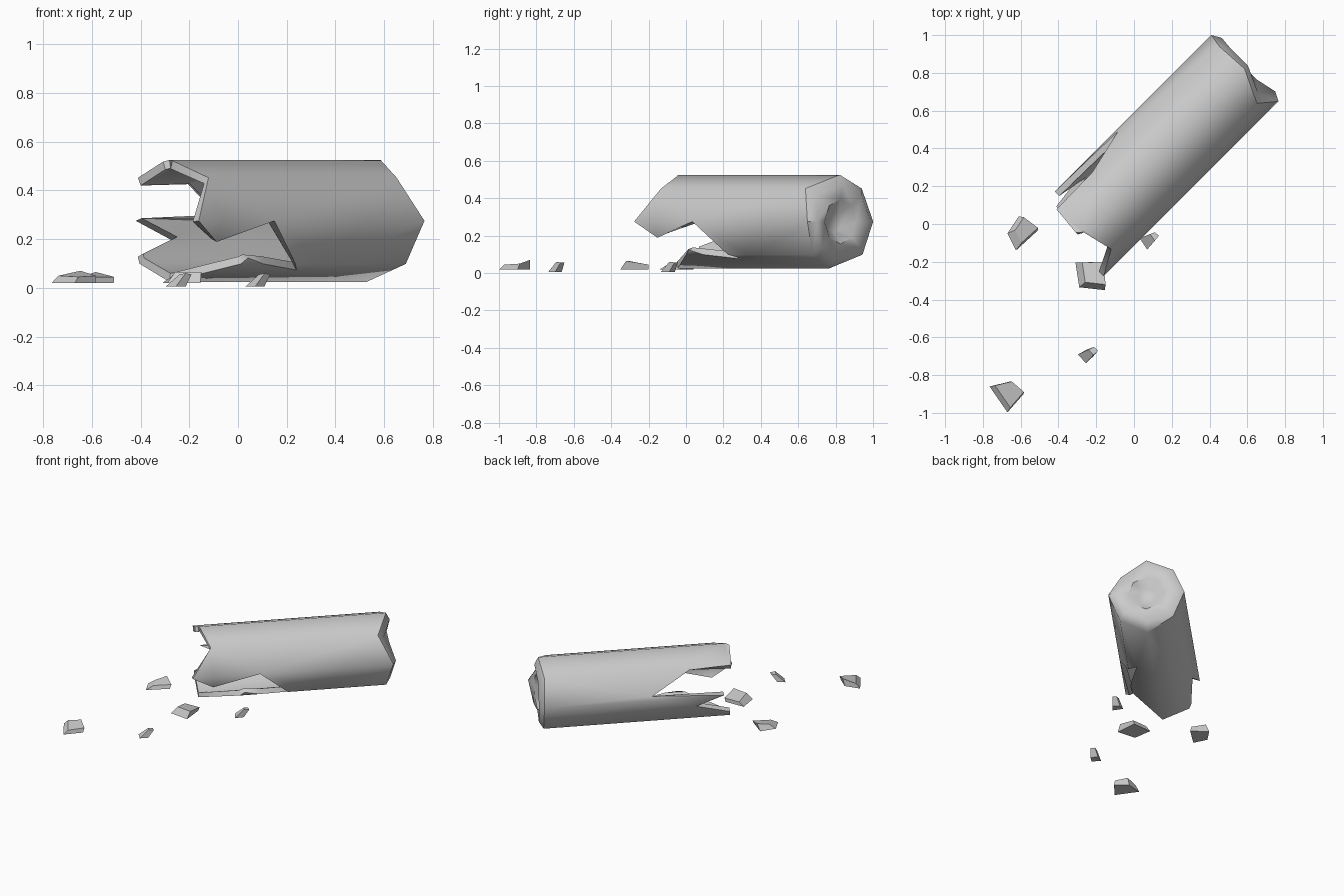
import bpy, bmesh, math
from mathutils import Vector

if "Cube" in bpy.data.objects:
    bpy.data.objects.remove(bpy.data.objects["Cube"])

R, CZ, T0 = 0.25, 0.275, -0.168          # log radius, axis height, sideways offset
K = R * math.pi / 180                    # degrees to arc length
H = math.sqrt(0.5)


def place(phi, s, r=None):
    """Angle round the log (0 = right side, 90 = top), distance along it -> xyz."""
    a = math.radians(phi)
    if r is None:                        # stay on the eight-sided outline
        r = R * math.cos(math.pi / 8) / math.cos(math.radians(phi % 45 - 22.5))
    t = T0 + r * math.cos(a)
    return Vector(((s + t) * H, (s - t) * H, CZ + r * math.sin(a)))


def finish(bm, name):
    me = bpy.data.meshes.new(name)
    bm.to_mesh(me)
    bm.free()
    ob = bpy.data.objects.new(name, me)
    bpy.context.collection.objects.link(ob)
    bpy.ops.object.select_all(action='DESELECT')
    ob.select_set(True)
    bpy.context.view_layer.objects.active = ob
    return ob


# hollow log: unrolled outline of (angle, distance), rolled up afterwards
end_s = [0.916, 0.965, 1.0, 0.912, 0.995, 0.984, 0.997, 0.99]
far_end = [(-90 + 45 * i, end_s[i % 8]) for i in range(9)]
jagged = [(270, -.23), (218, -.225), (200, 0), (180, -.175),
          (174, .29), (138, .04), (135, -.235), (94, -.25), (88, -.22), (45, -.18),
          (0, -.31), (-22, -.17), (0, .13), (-60, .39), (-39, .04), (-90, -.23)]
bm = bmesh.new()
bm.faces.new([bm.verts.new((p * K, s, 0)) for p, s in far_end + jagged])
bmesh.ops.triangulate(bm, faces=bm.faces[:])
for i in range(-1, 6):
    bmesh.ops.bisect_plane(bm, geom=bm.verts[:] + bm.edges[:] + bm.faces[:],
                           dist=1e-5, plane_co=(45 * i * K, 0, 0), plane_no=(1, 0, 0))
for v in bm.verts:
    v.co = place(v.co.x / K, v.co.y)

# dished end cap
rim_s = [0.965, 1.0, 1.025, 0.955, 1.02, 1.02, 1.025, 1.015]
rings = [(R, end_s), (0.2, rim_s), (0.12, [1.0] * 8), (0.06, [0.95] * 8)]
loops = [[bm.verts.new(place(-90 + 45 * i, ss[i], r)) for i in range(8)] for r, ss in rings]
for o, n in zip(loops, loops[1:]):
    for i in range(8):
        j = (i + 1) % 8
        bm.faces.new((o[i], n[i], n[j], o[j]))
bm.faces.new(loops[-1][::-1])
bmesh.ops.remove_doubles(bm, verts=bm.verts[:], dist=0.0005)
log = finish(bm, "hollow_log")
mod = log.modifiers.new("wall", 'SOLIDIFY')
mod.thickness, mod.offset = 0.035, -1
bpy.ops.object.modifier_apply(modifier="wall")
bpy.ops.object.shade_smooth_by_angle(angle=math.radians(50))


# broken chips: four ground corners, height of each top corner, top shrink
def chip(name, corners, heights, base, shrink):
    bm = bmesh.new()
    c = sum((Vector(p) for p in corners), Vector((0, 0))) / 4
    lean = Vector((0.1, 0.07)) * (1 - shrink)      # tops lean to the back right
    lo = [bm.verts.new((*p, base)) for p in corners]
    hi = [bm.verts.new((*(c.lerp(Vector(p), shrink) + lean), h))
          for p, h in zip(corners, heights)]
    for i in range(4):
        j = (i + 1) % 4
        bm.faces.new((lo[i], lo[j], hi[j], hi[i]))
    bm.faces.new(lo)
    bm.faces.new(hi)
    bmesh.ops.recalc_face_normals(bm, faces=bm.faces[:])
    finish(bm, name)


chip("chip_left", [(-.67, -.05), (-.61, .04), (-.51, -.035), (-.625, -.14)],
     [.05, .065, .045, .045], .02, 0.75)
chip("chip_mouth", [(-.31, -.205), (-.17, -.2), (-.155, -.35), (-.29, -.335)],
     [.045, .045, .065, .065], .02, 0.8)
chip("chip_small_right", [(.03, -.075), (.07, -.06), (.108, -.09), (.07, -.135)],
     [.055, .055, .055, .06], .005, 0.6)
chip("chip_small_front", [(-.297, -.69), (-.25, -.665), (-.215, -.7), (-.255, -.737)],
     [.055, .055, .055, .06], .005, 0.6)
chip("chip_front", [(-.765, -.86), (-.66, -.835), (-.585, -.9), (-.67, -.997)],
     [.05, .07, .05, .045], .02, 0.85)
